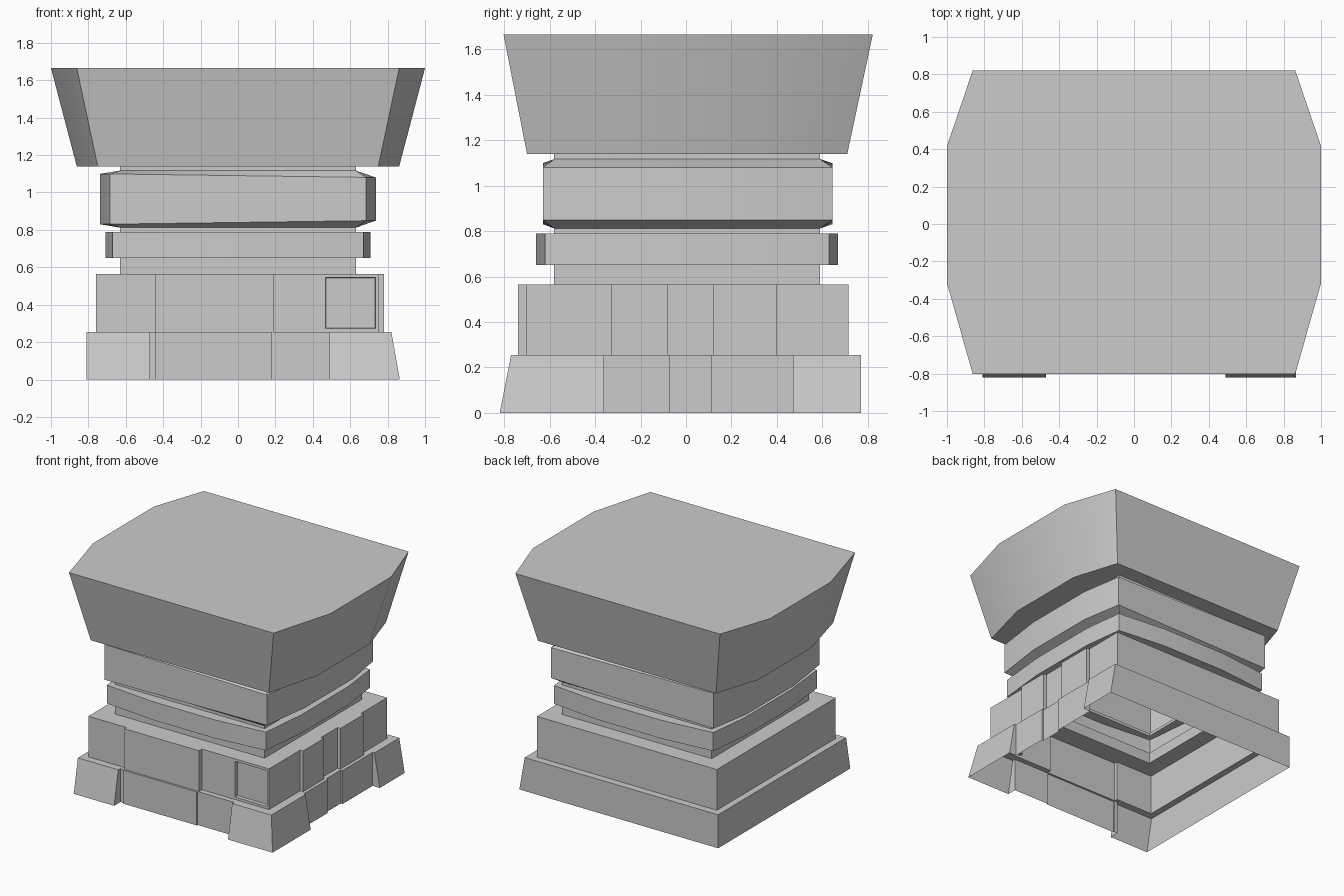
import bpy, bmesh, math

if "Cube" in bpy.data.objects:
    bpy.data.objects.remove(bpy.data.objects["Cube"])


def outline(z, left, back, front, right):
    """Stepped plan: front spans (x0, x1, y), right spans (y0, y1, x)."""
    pts = []
    for x0, x1, y in front:
        pts += [(x0, y), (x1, y)]
    pts[0] = (-left, front[0][2])
    pts[-1] = (right[0][2], front[-1][2])
    for y0, y1, x in right:
        pts += [(x, y0), (x, y1)]
    pts[-1] = (right[-1][2], back)
    pts.append((-left, back))
    out = []
    for i, p in enumerate(pts):
        if i and p == out[-1]:
            continue
        if i == 2 * len(front):  # right side starts at the shared corner
            continue
        out.append(p)
    return [(x, y, z) for x, y in out]


def ring(z, cx, y0, y1, bx=0.0, by=0.0, tilt=0.0):
    """Twelve-point plan: a rectangle whose sides can bow outward."""
    ya, yb = y0 + .3 * (y1 - y0), y0 + .75 * (y1 - y0)
    m = cx * .4
    pts = [(-cx, y0), (-m, y0 - by), (m, y0 - by), (cx, y0),
           (cx + bx, ya), (cx + bx, yb), (cx, y1), (m, y1 + by),
           (-m, y1 + by), (-cx, y1), (-cx - bx, yb), (-cx - bx, ya)]
    return [(x, y, z - tilt * x) for x, y in pts]


def shell(name, rings, ledge=None, cap=False, window=False, smooth=False):
    bm = bmesh.new()
    loops = [[bm.verts.new(p) for p in r] for r in rings]
    for a, b in zip(loops, loops[1:]):
        n = len(a)
        for i in range(n):
            j = (i + 1) % n
            bm.faces.new((a[i], a[j], b[j], b[i]))
    if cap:
        bm.faces.new(loops[-1])
    if ledge:  # flat step in to the next course
        inner = [bm.verts.new(p) for p in ledge]
        edges = []
        for loop in (loops[-1], inner):
            for i in range(len(loop)):
                pair = (loop[i], loop[(i + 1) % len(loop)])
                edges.append(bm.edges.get(pair) or bm.edges.new(pair))
        bmesh.ops.triangle_fill(bm, edges=edges, use_beauty=True, normal=(0, 0, 1))
        flat = [f for f in bm.faces if abs(f.normal.z) > .9]
        bmesh.ops.dissolve_limit(bm, angle_limit=.01, edges=list({e for f in flat for e in f.edges
                                 if len(e.link_faces) == 2 and all(g in flat for g in e.link_faces)}),
                                 verts=[])
    bm.normal_update()
    bmesh.ops.recalc_face_normals(bm, faces=bm.faces[:])
    if window:  # square recess in the right end of the front
        face = min((f for f in bm.faces if abs(f.normal.y) > .9 and
                    .5 < f.calc_center_median().x < .7), key=lambda f: f.calc_center_median().y)
        bmesh.ops.inset_individual(bm, faces=[face], thickness=.027)
        bmesh.ops.inset_individual(bm, faces=[face], thickness=.003)
        for v in face.verts:
            v.co.y += .025
    me = bpy.data.meshes.new(name)
    bm.to_mesh(me)
    bm.free()
    if smooth:
        me.shade_smooth()
        me.set_sharp_from_angle(angle=math.radians(25))
    ob = bpy.data.objects.new(name, me)
    bpy.context.collection.objects.link(ob)
    return ob


# Bottom course: flared corner blocks with recessed panels between
def base_plan(z, flare):
    yf, xr = -.77 - .05 * flare, .82 + .045 * flare
    return outline(z, .81, .77,
                   [(-.81, -.47, yf), (-.47, -.44, -.745), (-.44, .18, -.755),
                    (.18, .49, -.746), (.49, .82, yf)],
                   [(yf, -.36, xr), (-.36, -.07, .805), (-.07, .11, .79),
                    (.11, .47, .805), (.47, .77, xr)])


# Second course: vertical blocks of uneven depth
def block_plan(z):
    return outline(z, .76, .715,
                   [(-.76, -.44, -.715), (-.44, .19, -.74), (.19, .45, -.705), (.45, .755, -.705)],
                   [(-.705, -.33, .755), (-.33, -.08, .78), (-.08, .12, .755),
                    (.12, .40, .78), (.40, .715, .755)])


def neck(z):
    return ring(z, .63, -.58, .59)


shell("base_course", [base_plan(0, 1), base_plan(.255, 0)], ledge=block_plan(.255))
shell("block_course", [block_plan(.255), block_plan(.565)], ledge=neck(.565), window=True)

# Neck with a narrow bowed band and a wide chamfered collar
band = (.67, -.62, .63, .038, .04)
collar = (.685, -.63, .645, .052, 0)
shell("neck_and_bands", [
    neck(.565), neck(.65), ring(.65, *band), ring(.79, *band), neck(.79),
    neck(.812), ring(.84, *collar, -.0135), ring(1.09, *collar, .0135),
    neck(1.117), neck(1.14)], smooth=True)

# Flared top block
shell("top_block", [neck(1.14), ring(1.14, .75, -.70, .71, .112),
                    ring(1.665, .862, -.803, .822, .138)], cap=True, smooth=True)
